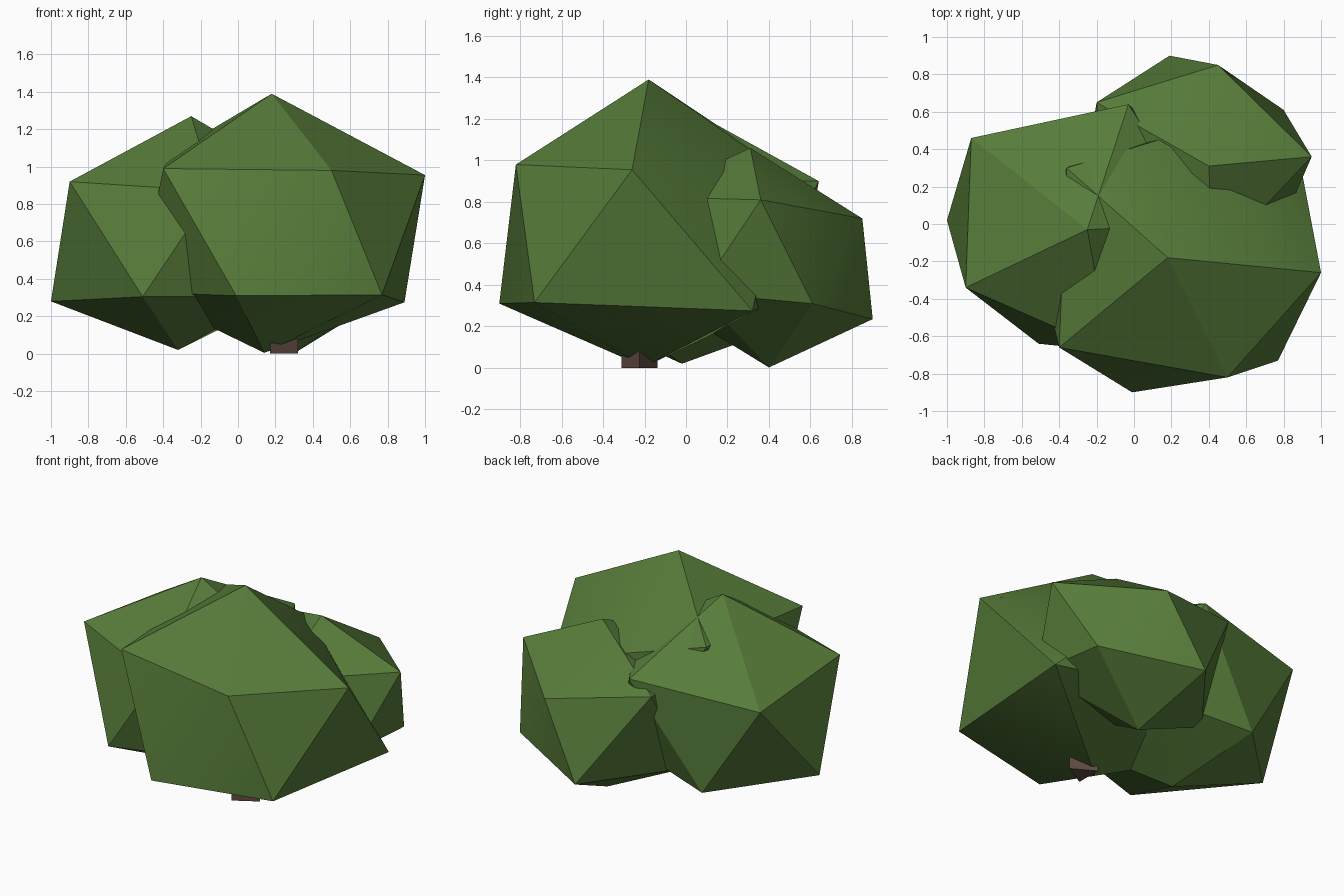
import bpy
import bmesh
import math

# Remove the default cube only
cube = bpy.data.objects.get("Cube")
if cube:
    bpy.data.objects.remove(cube, do_unlink=True)


def make_material(name, rgb):
    mat = bpy.data.materials.new(name)
    mat.use_nodes = True
    colour = (*rgb, 1)
    mat.diffuse_color = colour
    shader = next(n for n in mat.node_tree.nodes if n.type == "BSDF_PRINCIPLED")
    shader.inputs["Base Color"].default_value = colour
    shader.inputs["Roughness"].default_value = 0.9
    return mat


def finish(bm, name, material):
    """Smooth the shallow edges, keep the others sharp, and link the object."""
    bmesh.ops.recalc_face_normals(bm, faces=bm.faces[:])
    for face in bm.faces:
        face.smooth = True
    for edge in bm.edges:
        edge.smooth = edge.calc_face_angle(math.pi) < math.radians(30)
    mesh = bpy.data.meshes.new(name)
    bm.to_mesh(mesh)
    bm.free()
    mesh.materials.append(material)
    obj = bpy.data.objects.new(name, mesh)
    bpy.context.scene.collection.objects.link(obj)
    return obj


def leaf_clump(name, tip, upper_ring, lower_ring, base):
    """A lopsided twenty-sided clump: tip, two rings of five, and base."""
    bm = bmesh.new()
    for point in (tip, *upper_ring, *lower_ring, base):
        bm.verts.new(point)
    bmesh.ops.convex_hull(bm, input=bm.verts[:])
    return finish(bm, name, leaf_green)


def trunk(name, x, y, radius, height, sides):
    bm = bmesh.new()
    ring = [bm.verts.new((x + radius * math.cos(math.tau * i / sides),
                          y + radius * math.sin(math.tau * i / sides), 0))
            for i in range(sides)]
    foot = bm.faces.new(ring)
    grown = bmesh.ops.extrude_face_region(bm, geom=[foot], use_keep_orig=True)
    top = [v for v in grown["geom"] if isinstance(v, bmesh.types.BMVert)]
    bmesh.ops.translate(bm, verts=top, vec=(0, 0, height))
    return finish(bm, name, bark_brown)


leaf_green = make_material("leaf green", (0.095, 0.202, 0.042))
bark_brown = make_material("bark brown", (0.115, 0.072, 0.052))

# Large front clump
leaf_clump(
    "front_foliage", (0.18, -0.18, 1.39),
    [(-0.4, -0.66, 0.99), (0.5, -0.82, 0.98), (1, -0.26, 0.955),
     (0.2, 0.47, 0.94), (-0.36, 0.3, 1.07)],
    [(-0.01, -0.9, 0.31), (0.77, -0.73, 0.315), (0.89, 0.32, 0.275),
     (0.02, 0.48, 0.33), (-0.53, -0.15, 0.33)],
    (0.14, -0.2, 0.005))

# Clump on the -x side
leaf_clump(
    "side_foliage", (-0.25, -0.03, 1.27),
    [(-0.9, -0.34, 0.92), (-0.13, -0.68, 0.87), (0.38, 0, 0.9),
     (-0.03, 0.64, 0.9), (-0.87, 0.46, 0.83)],
    [(-1, 0.02, 0.28), (-0.51, -0.64, 0.305), (0.2, -0.42, 0.31),
     (0.28, 0.34, 0.32), (-0.49, 0.53, 0.22)],
    (-0.32, -0.02, 0.02))

# Small leaning clump at the back
leaf_clump(
    "back_foliage", (0.4, 0.31, 1.06),
    [(0.45, 0.85, 0.72), (0.95, 0.36, 0.81), (0.42, -0.2, 0.825),
     (-0.14, 0.09, 0.75), (-0.2, 0.65, 0.83)],
    [(0.8, 0.61, 0.31), (0.19, 0.9, 0.235), (-0.25, 0.34, 0.25),
     (0.22, -0.15, 0.34), (0.82, 0.06, 0.36)],
    (0.3, 0.4, 0.002))

# Three-sided stub of trunk under the leaves
trunk("trunk", 0.22, -0.225, 0.1, 0.5, 3)
